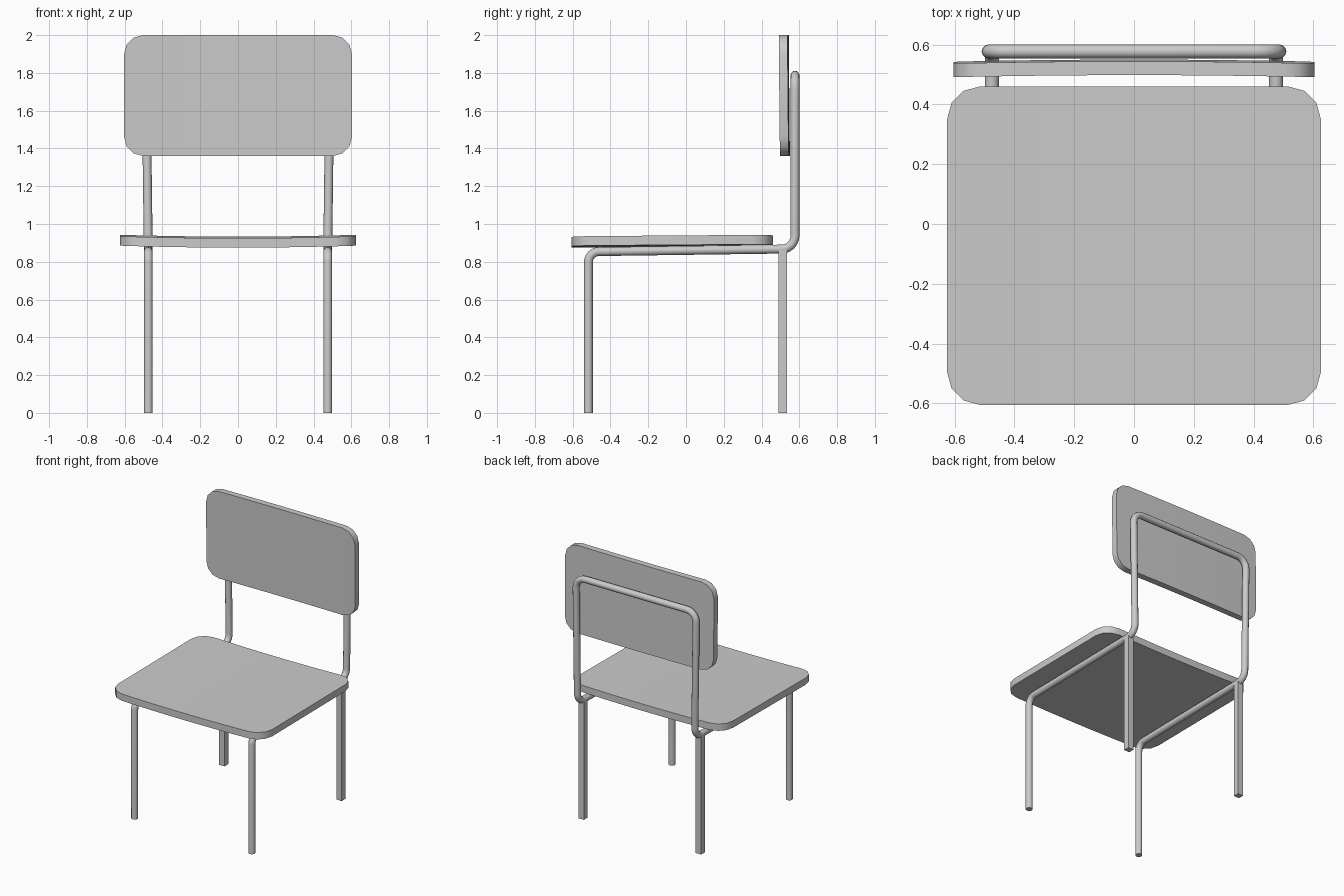
import bpy, bmesh, math
from mathutils import Vector

if "Cube" in bpy.data.objects:
    bpy.data.objects.remove(bpy.data.objects["Cube"])


def finish(name, bm, angle=35):
    bmesh.ops.recalc_face_normals(bm, faces=bm.faces)
    mesh = bpy.data.meshes.new(name)
    bm.to_mesh(mesh)
    bm.free()
    obj = bpy.data.objects.new(name, mesh)
    bpy.context.collection.objects.link(obj)
    bpy.context.view_layer.objects.active = obj
    obj.select_set(True)
    bpy.ops.object.shade_smooth_by_angle(angle=math.radians(angle))
    obj.select_set(False)
    return obj


def panel(name, half_w, half_h, cut, place):
    """Rounded board made of columns; place(x, v, side) maps to 3D, side is 0 or 1."""
    cx = half_w - cut
    steps = [math.radians(a) for a in (0, 30, 60, 90)]
    right = [(cx + cut * math.sin(a), half_h - cut * (1 - math.cos(a))) for a in steps]
    mid = [(cx * i / 4, half_h) for i in range(-3, 4)]
    cols = [(-x, h) for x, h in reversed(right)] + mid + right
    bm = bmesh.new()
    rings = [[bm.verts.new(place(x, v * h, s)) for v, s in ((-1, 0), (1, 0), (1, 1), (-1, 1))]
             for x, h in cols]
    for a, b in zip(rings, rings[1:]):
        for i in range(4):
            j = (i + 1) % 4
            bm.faces.new((a[i], a[j], b[j], b[i]))
    bm.faces.new(rings[0])
    bm.faces.new(rings[-1])
    return finish(name, bm)


def fillet(points, radii, n=6):
    """Round the inner corners of a polyline."""
    pts = [Vector(p) for p in points]
    out = [pts[0]]
    for a, p, b, r in zip(pts, pts[1:], pts[2:], radii):
        s = p + (a - p).normalized() * r
        e = p + (b - p).normalized() * r
        for i in range(n + 1):
            t = i / n
            # blend of two tangents approximating a circular arc
            w = 0.707 * 2 * t * (1 - t)
            k = (1 - t) ** 2 + w + t * t
            out.append((s * (1 - t) ** 2 + p * w + e * t * t) / k)
    out.append(pts[-1])
    return out


def tube(name, path, radius):
    curve = bpy.data.curves.new(name, 'CURVE')
    curve.dimensions = '3D'
    curve.bevel_depth = radius
    curve.bevel_resolution = 4
    curve.use_fill_caps = True
    spline = curve.splines.new('POLY')
    spline.points.add(len(path) - 1)
    for sp, p in zip(spline.points, path):
        sp.co = (*p, 1)
    obj = bpy.data.objects.new(name, curve)
    bpy.context.collection.objects.link(obj)
    bpy.context.view_layer.objects.active = obj
    obj.select_set(True)
    bpy.ops.object.convert(target='MESH')
    bpy.ops.object.shade_smooth_by_angle(angle=math.radians(40))
    bpy.context.object.select_set(False)


# Seat: slightly dished across its width and tilted up to the rear
panel("seat", 0.625, 0.5325, 0.11,
      lambda x, v, s: (x, v - 0.0725, 0.879 + 0.05 * s + 0.01 * (x / 0.625) ** 2
                       + 0.004 * (v / 0.53)))

# Backrest: gently wrapped forward at its sides
panel("backrest", 0.603, 0.32, 0.10,
      lambda x, v, s: (x, 0.501 + 0.046 * s - 0.007 * (x / 0.6) ** 2 - 0.003 * v / 0.32,
                       1.68 + v))

# Tube frame: front legs, seat rails, uprights and top bar in one bent tube
half = [(0.475, -0.517, 0), (0.475, -0.517, 0.853), (0.475, 0.577, 0.868),
        (0.487, 0.577, 1.788)]
radii = [0.055, 0.07, 0.075]
frame = half + [(-x, y, z) for x, y, z in reversed(half)]
tube("tube_frame", fillet(frame, radii + radii[::-1]), 0.0235)

# Square rear legs
for side, label in ((1, "right"), (-1, "left")):
    bm = bmesh.new()
    bmesh.ops.create_cube(bm, size=1)
    bmesh.ops.scale(bm, vec=(0.044, 0.044, 0.865), verts=bm.verts)
    bmesh.ops.translate(bm, vec=(side * 0.475, 0.513, 0.4325), verts=bm.verts)
    finish("rear_leg_" + label, bm)
